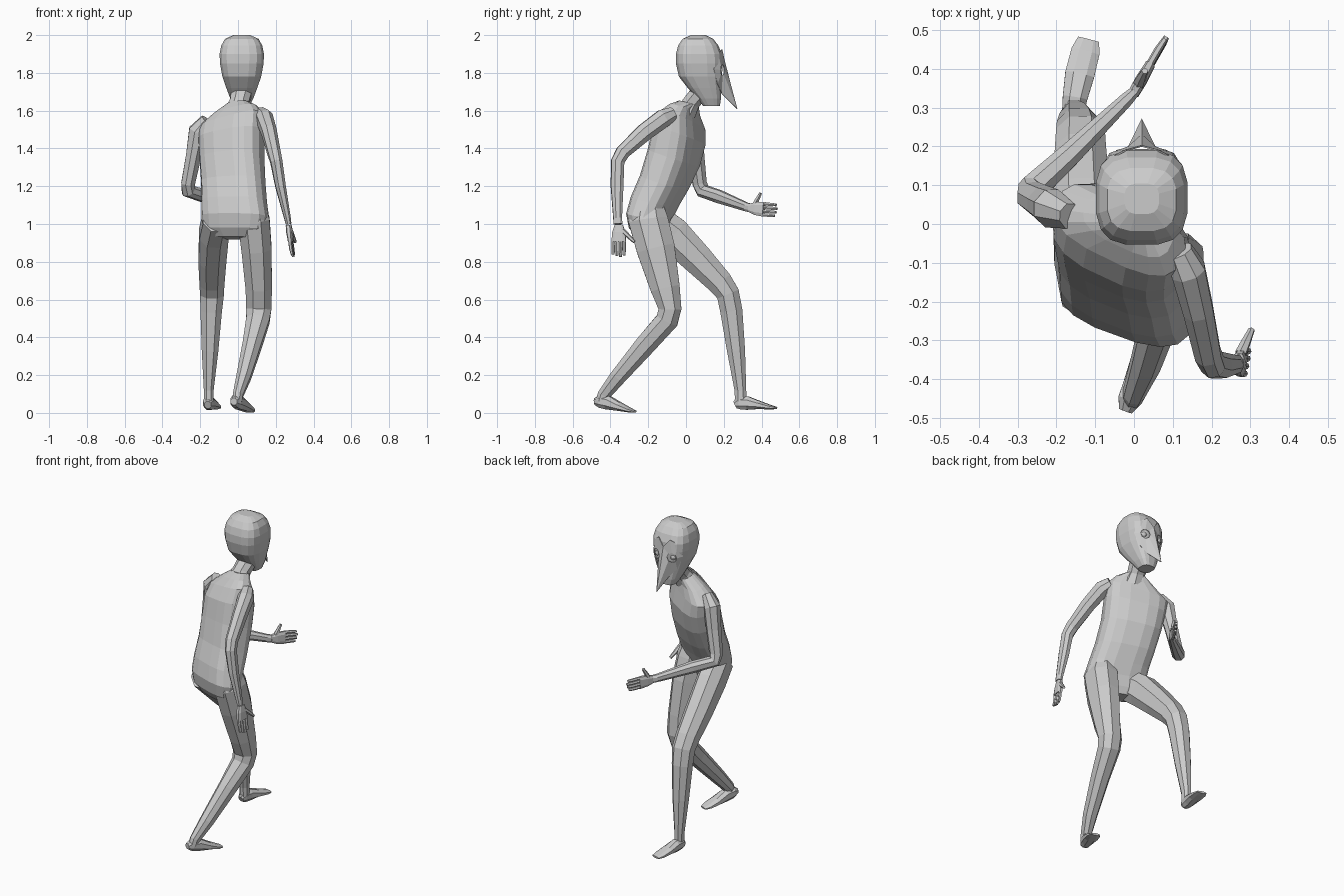
import bpy, bmesh
from math import sin, cos, radians, pi
from mathutils import Vector as V


def finish(name, bm):
    bmesh.ops.recalc_face_normals(bm, faces=bm.faces)
    me = bpy.data.meshes.new(name)
    bm.to_mesh(me)
    bm.free()
    ob = bpy.data.objects.new(name, me)
    bpy.context.collection.objects.link(ob)
    return ob


def loop(c, a, b, sides, power=2.0):
    """Superellipse ring about c with half-axis vectors a and b."""
    pts = []
    for i in range(sides):
        t = 2 * pi * (i + 0.5) / sides
        f = lambda v: (1 if v > 0 else -1) * abs(v) ** (2 / power)
        pts.append(c + a * f(cos(t)) + b * f(sin(t)))
    return pts


def loft(bm, rings):
    """Skin a list of rings and cap both ends."""
    vs = [[bm.verts.new(p) for p in r] for r in rings]
    n = len(vs[0])
    for r, s in zip(vs, vs[1:]):
        for i in range(n):
            j = (i + 1) % n
            bm.faces.new((r[i], r[j], s[j], s[i]))
    bm.faces.new(vs[0])
    bm.faces.new(vs[-1])


def tube(bm, stations, ref, sides=8, power=2.2):
    """Stations are (centre, half-width along ref, half-depth)."""
    pts = [V(s[0]) for s in stations]
    rings = []
    for i, (c, ra, rb) in enumerate(stations):
        t = V()
        if i > 0:
            t += (pts[i] - pts[i - 1]).normalized()
        if i < len(pts) - 1:
            t += (pts[i + 1] - pts[i]).normalized()
        t.normalize()
        a = V(ref) - t * V(ref).dot(t)
        a.normalize()
        rings.append(loop(pts[i], a * ra * 1.07, t.cross(a) * rb * 1.07, sides, power))
    loft(bm, rings)


def limb(name, stations, ref, **kw):
    bm = bmesh.new()
    tube(bm, stations, ref, **kw)
    return finish(name, bm)


def body(name, rows, sides, power):
    """Rows: x, y, z, half-width, half-depth, yaw, roll, pitch (degrees)."""
    bm = bmesh.new()
    rings = []
    for x, y, z, w, d, yaw, roll, pitch in rows:
        q, r, p = radians(yaw), radians(roll), radians(pitch)
        a = V((cos(q) * cos(r), -sin(q) * cos(r), sin(r))) * w
        b = V((sin(q) * cos(p), cos(q) * cos(p), -sin(p))) * d
        rings.append(loop(V((x, y, z)), a, b, sides, power))
    loft(bm, rings)
    return finish(name, bm)


# torso, leaning and twisted
body("torso", [
    (-.02, -.19, .925, .12, .06, 20, 0, 8),
    (-.02, -.195, .97, .172, .085, 20, 0, 8),
    (-.015, -.195, 1.04, .182, .1, 20, 0, 10),
    (-.02, -.165, 1.12, .176, .108, 21, 1, 14),
    (-.025, -.115, 1.22, .173, .112, 22, 3, 18),
    (-.032, -.065, 1.35, .175, .12, 24, 6, 18),
    (-.034, -.035, 1.47, .182, .117, 25, 10, 16),
    (-.036, -.015, 1.55, .185, .085, 26, 14, 14),
    (-.015, -.005, 1.603, .125, .06, 25, 13, 14),
    (.005, .015, 1.64, .058, .048, 20, 6, 14)], 16, 2.8)

# neck and head
limb("neck", [((0, 0, 1.59), .07, .055), ((.008, .03, 1.645), .05, .046),
              ((.02, .075, 1.70), .055, .048), ((.02, .09, 1.76), .06, .06)], (1, 0, 0))
body("head", [(.02, y, z, w, d, 0, 0, 0) for y, z, w, d in (
    (.135, 1.625, .042, .045), (.122, 1.665, .062, .064), (.098, 1.72, .083, .09),
    (.076, 1.78, .104, .115), (.07, 1.85, .117, .125), (.068, 1.90, .119, .123),
    (.065, 1.945, .110, .108), (.063, 1.98, .09, .082), (.065, 2.0, .045, .04))], 16, 3)

# beaked mask: each half is a strip from its outline to the eye opening
outline = [(0, .203, 1.875), (.04, .192, 1.925), (.085, .17, 1.9), (.104, .148, 1.82),
           (.075, .168, 1.74), (.035, .19, 1.69), (0, .272, 1.61), (0, .232, 1.76)]
bm = bmesh.new()
for s in (1, -1):
    outer = [bm.verts.new((.02 + s * x, y, z)) for x, y, z in outline]
    inner = []
    for k in range(8):
        t = radians(135 - 45 * k)
        inner.append(bm.verts.new((.02 + s * (.055 + .028 * cos(t)),
                                   .193 - .01 * cos(t), 1.815 + .03 * sin(t))))
    for i in range(8):
        j = (i + 1) % 8
        bm.faces.new((outer[i], outer[j], inner[j], inner[i]))
bmesh.ops.remove_doubles(bm, verts=bm.verts, dist=.0005)
mask = finish("mask", bm)
mask.modifiers.new("thickness", 'SOLIDIFY').thickness = .004

# eyes
for side, s in (("left", -1), ("right", 1)):
    bpy.ops.mesh.primitive_uv_sphere_add(segments=10, ring_count=6, radius=.02,
                                         location=(.02 + s * .054, .174, 1.815))
    bpy.context.object.name = side + "_eye"

# arms
limb("right_arm", [
    ((.115, -.07, 1.585), .035, .035), ((.14, -.12, 1.56), .044, .048),
    ((.165, -.22, 1.485), .039, .046), ((.19, -.335, 1.38), .034, .038),
    ((.203, -.362, 1.33), .031, .035), ((.225, -.365, 1.2), .027, .033),
    ((.262, -.362, 1.03), .017, .023), ((.268, -.36, 1.0), .014, .023)], (1, .1, 0))
limb("left_arm", [
    ((-.165, .02, 1.55), .035, .03), ((-.212, .04, 1.49), .05, .047),
    ((-.235, .055, 1.36), .038, .042), ((-.264, .072, 1.215), .034, .038),
    ((-.262, .09, 1.175), .036, .036), ((-.17, .175, 1.145), .03, .034),
    ((-.02, .32, 1.09), .018, .023), ((0, .34, 1.085), .014, .023)], (1, -.9, 0))


# hands: palm, four fingers and a thumb spread along the side vector
def hand(name, wrist, along, side, thumb):
    f, w = V(along).normalized(), V(side).normalized()
    n = f.cross(w)
    o = V(wrist)
    bm = bmesh.new()
    tube(bm, [(o, .021, .014), (o + f * .04, .034, .015), (o + f * .09, .038, .012)], w, 8, 3)
    for k, length in enumerate((.078, .086, .09, .082)):
        p = o + f * .08 + w * (-.029 + k * .0195)
        tube(bm, [(p, .009, .009), (p + f * length * .6, .009, .009),
                  (p + f * length + n * .002, .0075, .007)], w, 6)
    p = o + f * .03 + w * .02
    e = o + V(thumb)
    tube(bm, [(p, .015, .013), (p.lerp(e, .5), .012, .011), (e, .008, .008)], n, 6)
    finish(name, bm)


hand("right_hand", (.268, -.355, .995), (.025, -.002, -.19), (.15, 1, 0), (.035, .082, -.09))
hand("left_hand", (-.002, .335, 1.085), (.083, .145, -.014), (0, .1, 1), (.03, .06, .078))

# legs
limb("right_leg", [
    ((.07, -.2, 1.13), .06, .07), ((.083, -.2, 1.02), .085, .105),
    ((.098, -.16, .87), .08, .102), ((.11, -.11, .66), .07, .078),
    ((.11, -.085, .55), .067, .061), ((.105, -.1, .49), .062, .06),
    ((.075, -.215, .36), .05, .055), ((.03, -.36, .19), .038, .043),
    ((0, -.435, .095), .027, .034), ((-.005, -.448, .06), .026, .03)], (1, 0, 0))
limb("left_leg", [
    ((-.11, -.18, 1.03), .075, .09), ((-.128, -.07, .945), .078, .094),
    ((-.136, .06, .815), .074, .082), ((-.138, .18, .69), .066, .068),
    ((-.138, .222, .63), .063, .061), ((-.142, .24, .54), .057, .059),
    ((-.148, .265, .33), .044, .048), ((-.155, .288, .12), .026, .031),
    ((-.155, .29, .06), .026, .031)], (1, 0, 0))

# feet, flattening towards the toes
limb("right_foot", [
    ((-.022, -.482, .06), .018, .018), ((-.012, -.455, .062), .03, .035),
    ((.005, -.415, .055), .033, .037), ((.032, -.35, .032), .04, .022),
    ((.055, -.3, .015), .038, .012), ((.066, -.27, .007), .024, .006)], (.91, -.4, 0))
limb("left_foot", [
    ((-.16, .26, .042), .018, .02), ((-.158, .28, .052), .028, .034),
    ((-.152, .325, .052), .032, .036), ((-.14, .385, .042), .038, .022),
    ((-.125, .445, .03), .037, .012), ((-.117, .476, .026), .028, .006)], (.97, -.2, 0))
